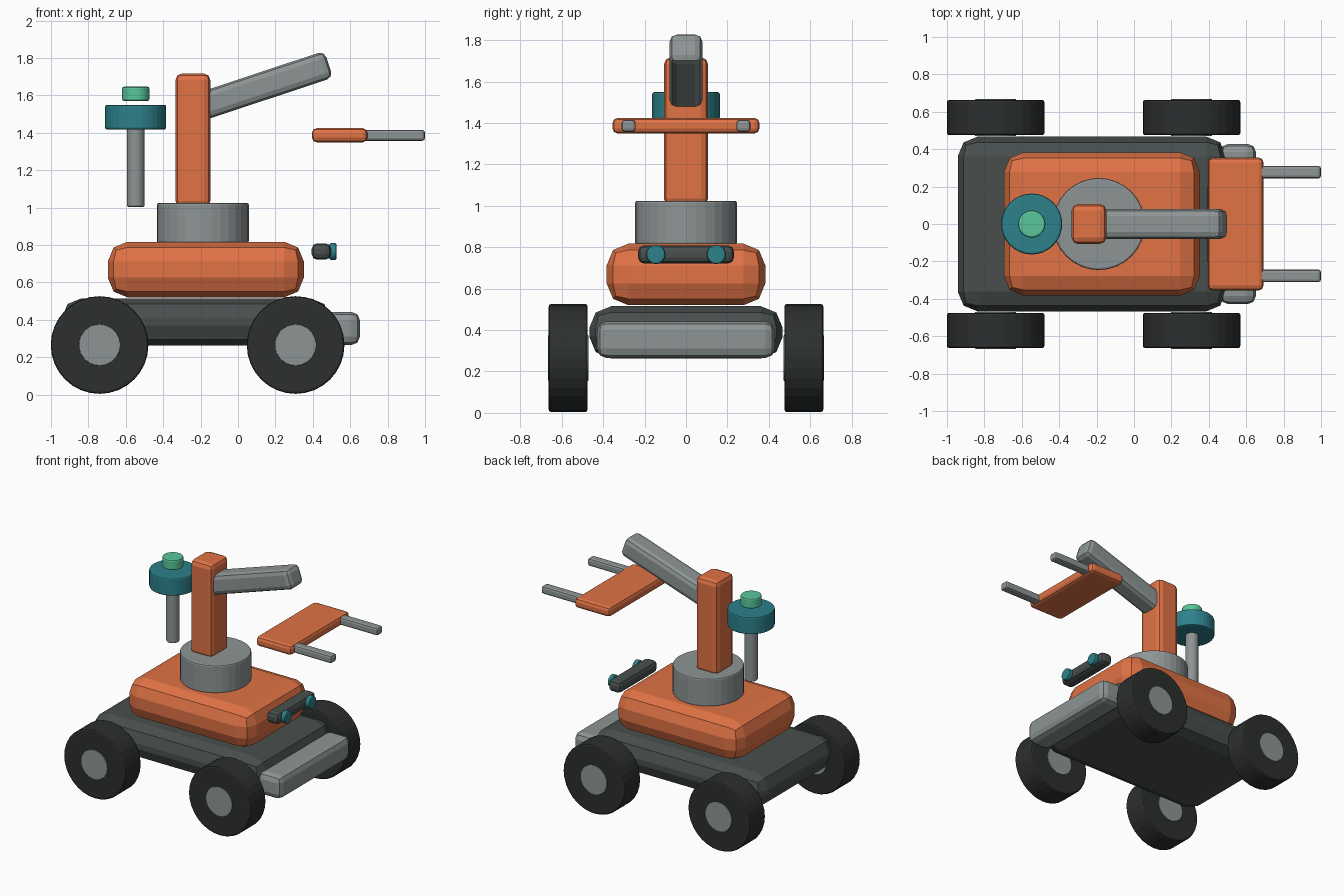
import bpy, bmesh, math
from mathutils import Matrix, Vector

if "Cube" in bpy.data.objects:
    bpy.data.objects.remove(bpy.data.objects["Cube"])


def material(name, rgb):
    m = bpy.data.materials.new(name)
    m.diffuse_color = (*rgb, 1)
    m.use_nodes = True
    m.node_tree.nodes["Principled BSDF"].inputs["Base Color"].default_value = m.diffuse_color
    return m


ORANGE = material("orange", (0.75, 0.17, 0.06))
DARK = material("dark_grey", (0.065, 0.078, 0.075))
RUBBER = material("rubber", (0.025, 0.029, 0.028))
METAL = material("metal", (0.27, 0.3, 0.3))
TEAL = material("teal", (0.026, 0.22, 0.26))
MINT = material("mint", (0.1, 0.57, 0.33))


def finish(name, bm, mat, bevel, segments, matrix, sharp_only):
    """Bevel the sharp edges, then place the mesh in the scene."""
    edges = [e for e in bm.edges if e.calc_face_angle(0) > math.radians(40)] if sharp_only else bm.edges[:]
    if bevel:
        bmesh.ops.bevel(bm, geom=edges, offset=bevel, segments=segments,
                        profile=0.5, affect='EDGES', clamp_overlap=True)
    bm.transform(matrix)
    me = bpy.data.meshes.new(name)
    bm.to_mesh(me)
    bm.free()
    me.materials.append(mat)
    ob = bpy.data.objects.new(name, me)
    bpy.context.collection.objects.link(ob)
    return ob


def box(name, x, y, z, mat, bevel, matrix=Matrix()):
    """Rounded box from (min, max) ranges."""
    bm = bmesh.new()
    bmesh.ops.create_cube(bm, size=1)
    for v in bm.verts:
        v.co = Vector([(a + b) / 2 + c * (b - a) for (a, b), c in zip((x, y, z), v.co)])
    return finish(name, bm, mat, bevel, 2, matrix, False)


def cylinder(name, centre, radius, depth, mat, axis='Z', bevel=0.01, sides=32):
    bm = bmesh.new()
    bmesh.ops.create_cone(bm, cap_ends=True, segments=sides, radius1=radius,
                          radius2=radius, depth=depth)
    rot = {'Z': Matrix(), 'X': Matrix.Rotation(math.pi / 2, 4, 'Y'),
           'Y': Matrix.Rotation(math.pi / 2, 4, 'X')}[axis]
    return finish(name, bm, mat, bevel, 2, Matrix.Translation(centre) @ rot, True)


# Chassis, body and bumper
box("chassis", (-0.942, 0.492), (-0.467, 0.467), (0.263, 0.515), DARK, 0.105)
box("body", (-0.696, 0.352), (-0.383, 0.383), (0.52, 0.817), ORANGE, 0.105)
box("bumper", (0.46, 0.652), (-0.429, 0.429), (0.265, 0.442), METAL, 0.045)

# Wheels with hubs showing on both faces
for end, x in (("rear", -0.74), ("front", 0.308)):
    for side, s in (("left", 1), ("right", -1)):
        cylinder(f"{end}_{side}_wheel", (x, s * 0.569, 0.265), 0.261, 0.188, RUBBER, 'Y', 0.012)
        cylinder(f"{end}_{side}_hub", (x, s * 0.569, 0.265), 0.11, 0.197, METAL, 'Y', 0.003)

# Turntable, column and raised arm
cylinder("turntable", (-0.188, 0, 0.918), 0.246, 0.212, METAL)
box("column", (-0.334, -0.148), (-0.107, 0.107), (1.0, 1.717), ORANGE, 0.035)
start, end = Vector((-0.2, 0, 1.539)), Vector((0.485, 0, 1.766))
d = end - start
tilt = Matrix.Translation(start) @ Matrix.Rotation(-math.atan2(d.z, d.x), 4, 'Y')
box("arm", (0, d.length), (-0.079, 0.079), (-0.075, 0.075), METAL, 0.035, tilt)

# Gripper plate and fingers
box("gripper_plate", (0.395, 0.692), (-0.355, 0.355), (1.349, 1.424), ORANGE, 0.025)
for side, s in (("left", 1), ("right", -1)):
    y = s * 0.277
    box(f"{side}_finger", (0.655, 1.0), (y - 0.034, y + 0.034), (1.357, 1.415), METAL, 0.015)

# Camera bar with two lenses
box("camera_bar", (0.394, 0.497), (-0.232, 0.232), (0.721, 0.809), DARK, 0.03)
for side, s in (("left", 1), ("right", -1)):
    cylinder(f"{side}_lens", (0.508, s * 0.146, 0.765), 0.046, 0.036, TEAL, 'X', 0.008)

# Scanner mast, disc and cap
cylinder("mast", (-0.547, 0, 1.225), 0.047, 0.445, METAL)
cylinder("scanner_disc", (-0.547, 0, 1.483), 0.163, 0.132, TEAL)
cylinder("scanner_cap", (-0.547, 0, 1.608), 0.073, 0.076, MINT)
